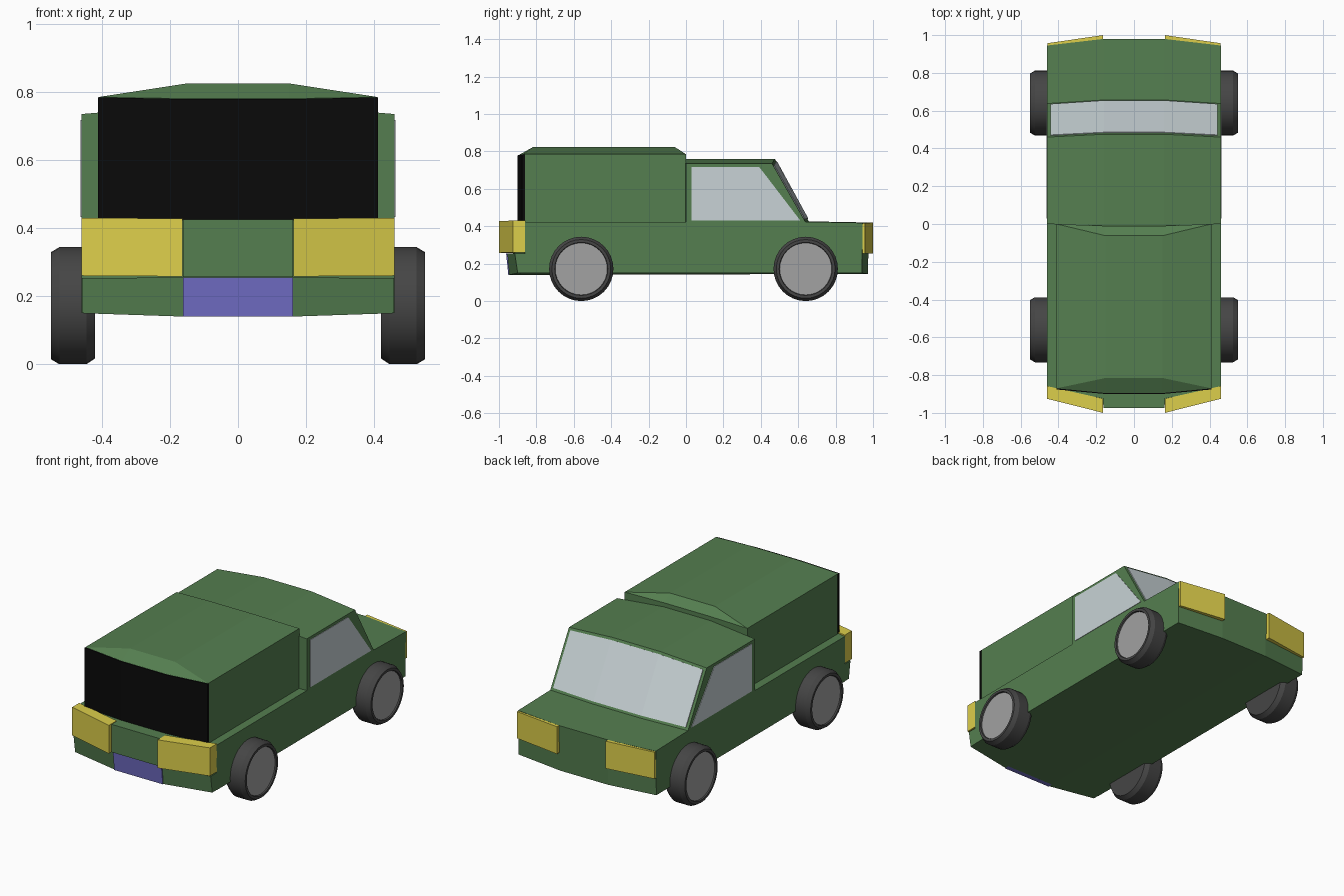
import bpy, bmesh, math

if "Cube" in bpy.data.objects:
    bpy.data.objects.remove(bpy.data.objects["Cube"])


def material(name, rgb):
    m = bpy.data.materials.new(name)
    m.diffuse_color = (*rgb, 1)
    m.use_nodes = True
    m.node_tree.nodes["Principled BSDF"].inputs["Base Color"].default_value = m.diffuse_color
    return m


GREEN = material("green paint", (0.09, 0.21, 0.08))
YELLOW = material("yellow lamp", (0.72, 0.62, 0.07))
GLASS = material("pale glass", (0.58, 0.65, 0.67))
BLACK = material("black glass", (0.003, 0.003, 0.003))
PURPLE = material("plate", (0.17, 0.16, 0.58))
RUBBER = material("rubber", (0.06, 0.06, 0.06))
HUB = material("hub", (0.36, 0.36, 0.36))


def finish(bm, name, mat):
    bmesh.ops.remove_doubles(bm, verts=bm.verts, dist=1e-5)
    bmesh.ops.recalc_face_normals(bm, faces=bm.faces)
    me = bpy.data.meshes.new(name)
    bm.to_mesh(me)
    bm.free()
    me.materials.append(mat)
    ob = bpy.data.objects.new(name, me)
    bpy.context.collection.objects.link(ob)
    return ob


def loft(name, stations, mat):
    """Skin closed (y, z) profiles placed at successive x positions."""
    bm = bmesh.new()
    rings = [[bm.verts.new((x, y, z)) for y, z in prof] for x, prof in stations]
    n = len(rings[0])
    for a, b in zip(rings, rings[1:]):
        for i in range(n):
            j = (i + 1) % n
            bm.faces.new((a[i], a[j], b[j], b[i]))
    bm.faces.new(rings[0])
    bm.faces.new(rings[-1])
    bmesh.ops.dissolve_degenerate(bm, dist=1e-5, edges=bm.edges)
    return finish(bm, name, mat)


def bowed(name, xo, xi, outer, inner, mat):
    """Full-width part: flat middle, swept-back sides."""
    return loft(name, [(-xo, outer), (-xi, inner), (xi, inner), (xo, outer)], mat)


def pair(name, xo, xi, outer, inner, mat):
    for side, s in (("left", -1), ("right", 1)):
        loft(f"{side}_{name}", [(s * xi, inner), (s * xo, outer)], mat)


def rect(y0, y1, z0, z1):
    return [(y0, z0), (y0, z1), (y1, z1), (y1, z0)]


# Lower body
bowed("lower_body", 0.46, 0.16,
      [(-0.86, 0.15), (-0.86, 0.422), (0.64, 0.424), (0.945, 0.418), (0.94, 0.15)],
      [(-0.925, 0.14), (-0.925, 0.422), (0.66, 0.426), (0.98, 0.42), (0.972, 0.145)], GREEN)

# Tail end: bumper corners, centre panel, plate, lamps
pair("rear_bumper", 0.458, 0.16,
     [(-0.90, 0.15), (-0.915, 0.253), (-0.86, 0.253), (-0.86, 0.15)],
     [(-0.945, 0.14), (-0.955, 0.255), (-0.92, 0.255), (-0.92, 0.14)], GREEN)
loft("tail_panel", [(x, rect(-0.975, -0.92, 0.257, 0.425)) for x in (-0.162, 0.162)], GREEN)
loft("plate", [(x, [(-0.95, 0.14), (-0.962, 0.255), (-0.92, 0.255), (-0.92, 0.14)])
               for x in (-0.162, 0.162)], PURPLE)
pair("tail_lamp", 0.46, 0.163, rect(-0.925, -0.858, 0.26, 0.43),
     rect(-1.0, -0.925, 0.258, 0.428), YELLOW)

# Headlamps
pair("headlamp", 0.459, 0.163, rect(0.943, 0.957, 0.255, 0.416),
     rect(0.975, 1.0, 0.255, 0.42), YELLOW)

# Cab
bowed("cab", 0.46, 0.16,
      [(0, 0.42), (0, 0.735), (0.46, 0.735), (0.64, 0.42)],
      [(-0.01, 0.42), (-0.01, 0.76), (0.475, 0.76), (0.66, 0.42)], GREEN)


def screen(top, bottom):
    """Thin slab lying on the sloping cab front."""
    def at(t, d):
        return (top[0] + t * (bottom[0] - top[0]) + 0.88 * d,
                top[1] + t * (bottom[1] - top[1]) + 0.47 * d)
    return [at(0.04, -0.005), at(0.04, 0.004), at(0.95, 0.004), at(0.95, -0.005)]


bowed("windscreen", 0.443, 0.16, screen((0.461, 0.7365), (0.6411, 0.422)),
      screen((0.475, 0.76), (0.66, 0.422)), GLASS)
door_glass = [(0.03, 0.432), (0.03, 0.718), (0.39, 0.718), (0.435, 0.69), (0.61, 0.432)]
door_glass[3] = (0.41, 0.693)
pair("door_window", 0.463, 0.455, door_glass, door_glass, GLASS)

# Canopy over the bed, with a hipped roof
bowed("canopy", 0.41, 0.15,
      [(-0.865, 0.42), (-0.87, 0.785), (-0.87, 0.785), (0, 0.785), (0, 0.785), (0, 0.42)],
      [(-0.883, 0.42), (-0.895, 0.78), (-0.815, 0.825), (-0.062, 0.825), (-0.01, 0.785),
       (-0.01, 0.42)], GREEN)
bowed("rear_window", 0.411, 0.15, rect(-0.876, -0.862, 0.424, 0.784),
      rect(-0.9, -0.87, 0.424, 0.779), BLACK)


# Wheels
def lathe(name, profile, mat, centre, side, n=32):
    bm = bmesh.new()
    rings = []
    for x, r in profile:
        rings.append([bm.verts.new((side * x, centre[0] + r * math.cos(2 * math.pi * i / n),
                                    centre[1] + r * math.sin(2 * math.pi * i / n)))
                      for i in range(n)])
    for a, b in zip(rings, rings[1:]):
        for i in range(n):
            j = (i + 1) % n
            bm.faces.new((a[i], a[j], b[j], b[i]))
    bm.faces.new(rings[0])
    bm.faces.new(rings[-1])
    ob = finish(bm, name, mat)
    bpy.ops.object.select_all(action='DESELECT')
    bpy.context.view_layer.objects.active = ob
    ob.select_set(True)
    bpy.ops.object.shade_smooth_by_angle(angle=math.radians(30))


tyre = [(0.42, 0.155), (0.445, 0.172), (0.525, 0.172), (0.55, 0.157), (0.55, 0.142), (0.538, 0.138)]
hub = [(0.52, 0.139), (0.542, 0.139)]
for end, y in (("rear", -0.56), ("front", 0.64)):
    for side, s in (("left", -1), ("right", 1)):
        lathe(f"{end}_{side}_tyre", tyre, RUBBER, (y, 0.172), s)
        lathe(f"{end}_{side}_hub", hub, HUB, (y, 0.172), s)
